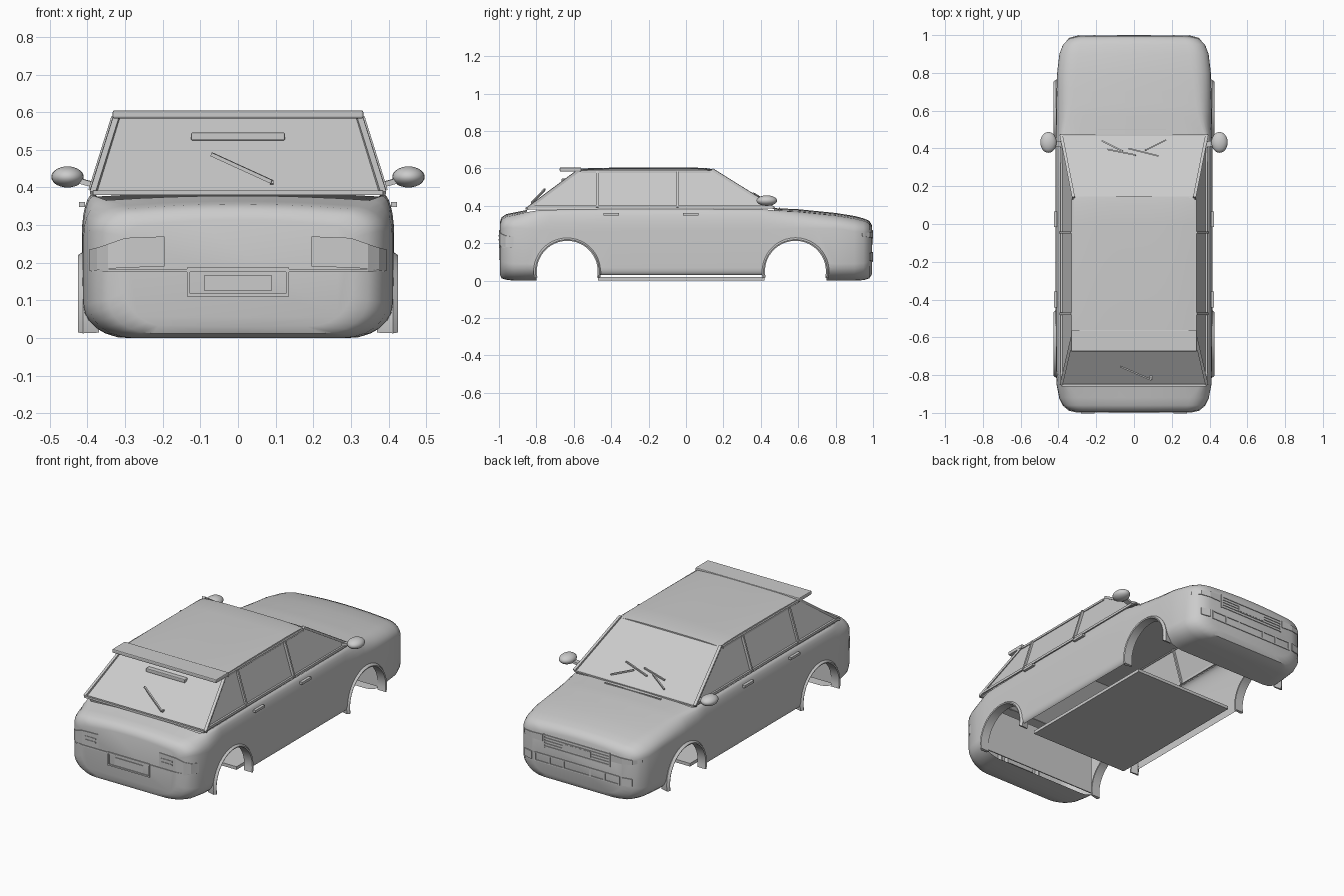
import bpy, bmesh, math
from mathutils import Vector, Matrix

if "Cube" in bpy.data.objects:
    bpy.data.objects.remove(bpy.data.objects["Cube"])

# Body stations: y, half width, top z, bottom z, shoulder width, shoulder height
KEYS = [(-.995, .30, .315, .03, .07, .04), (-.985, .345, .34, .012, .08, .05),
        (-.96, .375, .356, .005, .09, .06), (-.92, .396, .364, 0, .10, .07),
        (-.85, .41, .378, 0, .06, .09), (-.78, .413, .39, 0, .03, .11),
        (-.4, .415, .395, 0, .03, .11), (0, .415, .395, 0, .03, .11),
        (.4, .415, .395, 0, .03, .11), (.47, .414, .388, 0, .04, .10),
        (.6, .412, .382, 0, .08, .09), (.8, .407, .362, 0, .10, .07),
        (.9, .395, .346, 0, .10, .07), (.95, .375, .333, .003, .09, .06),
        (.98, .345, .32, .012, .08, .05), (.995, .29, .295, .035, .07, .04)]
ARCHES = (-.635, .585)
R, ARCH_Z = .165, .05


def make(name, verts, faces, smooth=None, bevel=0):
    me = bpy.data.meshes.new(name)
    me.from_pydata([tuple(v) for v in verts], [], faces)
    bm = bmesh.new()
    bm.from_mesh(me)
    bmesh.ops.recalc_face_normals(bm, faces=bm.faces)
    bm.to_mesh(me)
    bm.free()
    ob = bpy.data.objects.new(name, me)
    bpy.context.collection.objects.link(ob)
    if bevel:
        m = ob.modifiers.new("bevel", 'BEVEL')
        m.width, m.segments = bevel, 2
    if smooth:
        shade(ob, smooth)
    return ob


def shade(ob, angle):
    bpy.ops.object.select_all(action='DESELECT')
    ob.select_set(True)
    bpy.context.view_layer.objects.active = ob
    bpy.ops.object.shade_smooth_by_angle(angle=math.radians(angle))


def loft(rings, cap=True):
    n = len(rings[0])
    verts = [p for r in rings for p in r]
    faces = [(i * n + j, i * n + (j + 1) % n, (i + 1) * n + (j + 1) % n, (i + 1) * n + j)
             for i in range(len(rings) - 1) for j in range(n)]
    if cap:
        faces += [tuple(range(n)), tuple(range(len(verts) - n, len(verts)))]
    return verts, faces


def box(name, x, y, z, bevel=0):
    rings = [[(x[0], b, c), (x[1], b, c), (x[1], b, d), (x[0], b, d)]
             for b, c, d in ((y[0], *z), (y[1], *z))]
    return make(name, *loft(rings), bevel=bevel)


def bar(name, p, q, w=.012, h=.012, both=False):
    # thin box from p to q, optionally repeated on the other side
    for s in ((1, -1) if both else (1,)):
        a, b = Vector((p[0] * s, *p[1:])), Vector((q[0] * s, *q[1:]))
        rot = (b - a).to_track_quat('Y', 'Z')
        rings = [[e + rot @ Vector((u * w / 2, 0, v * h / 2))
                  for u, v in ((-1, -1), (1, -1), (1, 1), (-1, 1))] for e in (a, b)]
        make(name, *loft(rings))


def surf_y(x, end):
    # y of the body end surface at a given x
    rows = KEYS if end < 0 else KEYS[::-1]
    x = abs(x)
    for a, b in zip(rows, rows[1:]):
        if x <= a[1]:
            return a[0]
        if x <= b[1]:
            return a[0] + (b[0] - a[0]) * (x - a[1]) / (b[1] - a[1])
    return rows[5][0]


def panel(name, cols, end, both=False, off=.004, depth=.03):
    # panel wrapped on a body end; cols are (x, low z, high z)
    for s in ((1, -1) if both else (1,)):
        rings = []
        for x, lo, hi in cols:
            y = surf_y(x, end)
            f, b = y + end * off, y - end * depth
            rings.append([(x * s, f, lo), (x * s, f, hi), (x * s, b, hi), (x * s, b, lo)])
        make(name, *loft(rings))


def sample(y):
    for a, b in zip(KEYS, KEYS[1:]):
        if a[0] <= y <= b[0]:
            t = (y - a[0]) / (b[0] - a[0])
            return [u + (v - u) * t for u, v in zip(a, b)]


def section(y):
    _, w, zt, zb, sx, sz = sample(y)
    mid = -.7 < y < .6
    bx, bz = (.02, .04) if mid else (.12, .09)
    zb = .03 if mid else zb
    crown = .012
    half = [(0, zb)]
    for k in range(7):
        a = k * math.pi / 12
        half.append((w - bx + bx * math.sin(a), zb + bz * (1 - math.cos(a))))
    for k in range(7):
        a = k * math.pi / 12
        half.append((w - sx + sx * math.cos(a), zt - crown - sz + sz * math.sin(a)))
    for t in (.75, .5, .25, 0):
        half.append(((w - sx) * t, zt - crown * t * t))
    ring = half + [(-x, z) for x, z in half[-2:0:-1]]
    return [(x, y, z) for x, z in ring]


# Lower body shell
stations = sorted([k[0] for k in KEYS] + [-.73, -.67, .57, .64, .7])
body = make("body_shell", *loft([section(y) for y in stations]))

# Wheel arch openings
for c in ARCHES:
    prof = [(c + R * math.cos(k * math.pi / 24), ARCH_Z + R * math.sin(k * math.pi / 24)) for k in range(25)]
    prof += [(c - R, -.1), (c + R, -.1)]
    cutter = make("arch_cutter", *loft([[(x, y, z) for y, z in prof] for x in (-.6, .6)]))
    cutter.hide_render = True
    mod = body.modifiers.new("arch", 'BOOLEAN')
    mod.operation, mod.solver, mod.object = 'DIFFERENCE', 'EXACT', cutter
    bpy.ops.object.select_all(action='DESELECT')
    bpy.context.view_layer.objects.active = body
    body.select_set(True)
    bpy.ops.object.modifier_apply(modifier="arch")
    bpy.data.objects.remove(cutter)

# Open the underside, wheel wells and cabin
bm = bmesh.new()
bm.from_mesh(body.data)
gone = []
for f in bm.faces:
    p, n = f.calc_center_median(), f.normal
    well = abs(n.x) < .15 and abs(p.x) < .3 and p.z < .23 and any(abs(p.y - c) < R + .01 for c in ARCHES)
    under = n.z < -.8 and -.8 < p.y < .75 and p.z < .1
    cabin = n.z > .8 and abs(p.x) < .37 and -.85 < p.y < .47 and p.z > .3
    if well or under or cabin:
        gone.append(f)
bmesh.ops.delete(bm, geom=gone, context='FACES')
bm.to_mesh(body.data)
bm.free()
shade(body, 40)

# Arch lips
for c in ARCHES:
    for s in (1, -1):
        rings = []
        for k in range(25):
            a = math.radians(-12 + 204 * k / 24)
            rings.append([(s * x, c + r * math.cos(a), ARCH_Z + r * math.sin(a))
                          for r, x in ((.163, .37), (.163, .422), (.17, .425), (.18, .412), (.172, .37))])
        make("arch_lip", *loft(rings), smooth=40)

# Floor and inner walls behind the bumpers
box("floor_pan", (-.32, .32), (-.47, .42), (.002, .02))
for y in (-.805, .755):
    box("bumper_wall", (-.37, .37), (y - .003, y + .003), (.03, .3))

# Cabin glass
B, T = .385, .32
glass = [(-B, -.85, .38), (B, -.85, .38), (B, .47, .386), (-B, .47, .386),
         (-T, -.57, .592), (T, -.57, .592), (T, .14, .592), (-T, .14, .592)]
make("cabin_glass", glass, [(0, 1, 5, 4), (1, 2, 6, 5), (2, 3, 7, 6), (3, 0, 4, 7)])

# Roof and spoiler
rings = []
for y, top in ((-.57, .60), (-.4, .604), (0, .605), (.1, .603), (.145, .596)):
    xs = [i / 8 - 1 for i in range(17)]
    rings.append([(t * T, y, top - .008 * t ** 4) for t in xs] + [(T, y, .583), (-T, y, .583)])
make("roof", *loft(rings), smooth=35)
box("rear_spoiler", (-.333, .333), (-.675, -.56), (.583, .605), bevel=.005)


def side(y, z):
    # point on the side glass plane
    return (B + (T - B) * (z - .385) / .207 + .002, y, z)


# Window frames and pillars
bar("belt_trim", side(-.83, .395), side(.44, .395), .012, .014, True)
bar("window_top_trim", side(-.56, .583), side(.13, .583), .01, .012, True)
bar("front_pillar", (B, .47, .388), (T, .14, .594), .016, .014, True)
bar("rear_pillar", (B, -.85, .384), (T, -.57, .592), .016, .014, True)
bar("quarter_pillar", side(-.475, .39), side(-.475, .585), .012, .018, True)
bar("centre_pillar", side(-.045, .39), side(-.045, .585), .01, .026, True)
bar("rear_glass_trim", (-B, -.853, .386), (B, -.853, .386))
bar("windshield_trim", (-B, .47, .388), (B, .47, .388), .01, .008)
bar("cowl_vent", (-.19, .5, .386), (.17, .5, .386), .006, .008)

# Door handles
for y in (-.4, .025):
    bar("door_handle", (.415, y - .042, .355), (.415, y + .042, .355), .016, .014, True)

# Door mirrors
for s in (1, -1):
    bm = bmesh.new()
    bmesh.ops.create_uvsphere(bm, u_segments=24, v_segments=14, radius=1,
                              matrix=Matrix.Translation((s * .453, .432, .428)) @ Matrix.Diagonal((.043, .055, .028, 1)))
    me = bpy.data.meshes.new("door_mirror")
    bm.to_mesh(me)
    bm.free()
    ob = bpy.data.objects.new("door_mirror", me)
    bpy.context.collection.objects.link(ob)
    shade(ob, 60)
bar("mirror_arm", (.375, .42, .405), (.43, .428, .42), .03, .014, True)


# Wipers
def on_screen(x, y):
    return (x, y, .388 + (.47 - y) * .206 / .33 + .01)


for x0, y0, x1, y1 in ((-.17, .44, -.06, .385), (-.14, .395, .01, .365), (-.03, .4, .13, .36), (.17, .445, .06, .39)):
    bar("front_wiper", on_screen(x0, y0), on_screen(x1, y1), .008, .008)
bar("rear_wiper", (-.07, -.755, .488), (.09, -.825, .415), .009, .01)
bar("rear_wiper_arm", (.09, -.825, .415), (.09, -.80, .41), .009, .01)
box("high_brake_light", (-.125, .125), (-.665, -.635), (.525, .546), bevel=.004)

# Rear lamps with ribs
panel("rear_lamp", [(.195, .19, .27), (.3, .187, .266), (.345, .184, .25), (.375, .18, .24), (.396, .18, .235)], -1, True)
for z in (.215, .235):
    panel("rear_lamp_rib", [(.21, z, z + .008), (.28, z, z + .008)], -1, True, off=.007)

# Rear bumper and plate
xs = [-.39, -.36, -.345, -.3, .3, .345, .36, .39]
panel("rear_bumper_trim", [(x, .175, .184) for x in xs], -1)
for z in (.11, .179):
    panel("plate_frame", [(-.135, z, z + .008), (.135, z, z + .008)], -1, off=.006)
panel("plate_frame_side", [(.127, .11, .187), (.135, .11, .187)], -1, True, off=.006)
panel("rear_plate", [(-.09, .126, .166), (.09, .126, .166)], -1)

# Front grille, lamps and lower intake
for i in range(5):
    z = .195 + i * .016
    panel("grille_slat", [(-.21, z, z + .008), (.21, z, z + .008)], 1)
panel("grille_side", [(.205, .193, .27), (.215, .193, .27)], 1, True, off=.005)
panel("front_plate", [(-.09, .215, .245), (.09, .215, .245)], 1, off=.005)
panel("headlamp", [(.22, .225, .265), (.29, .228, .262), (.345, .232, .258), (.38, .238, .254)], 1, True)
for z in (.1, .145):
    panel("intake_edge", [(-.27, z, z + .007), (.27, z, z + .007)], 1)
for x in (.08, .17, .265):
    panel("intake_bar", [(x, .1, .15), (x + .01, .1, .15)], 1, True)
panel("fog_lamp", [(.29, .105, .15), (.32, .105, .15), (.345, .108, .148)], 1, True, off=.005)
